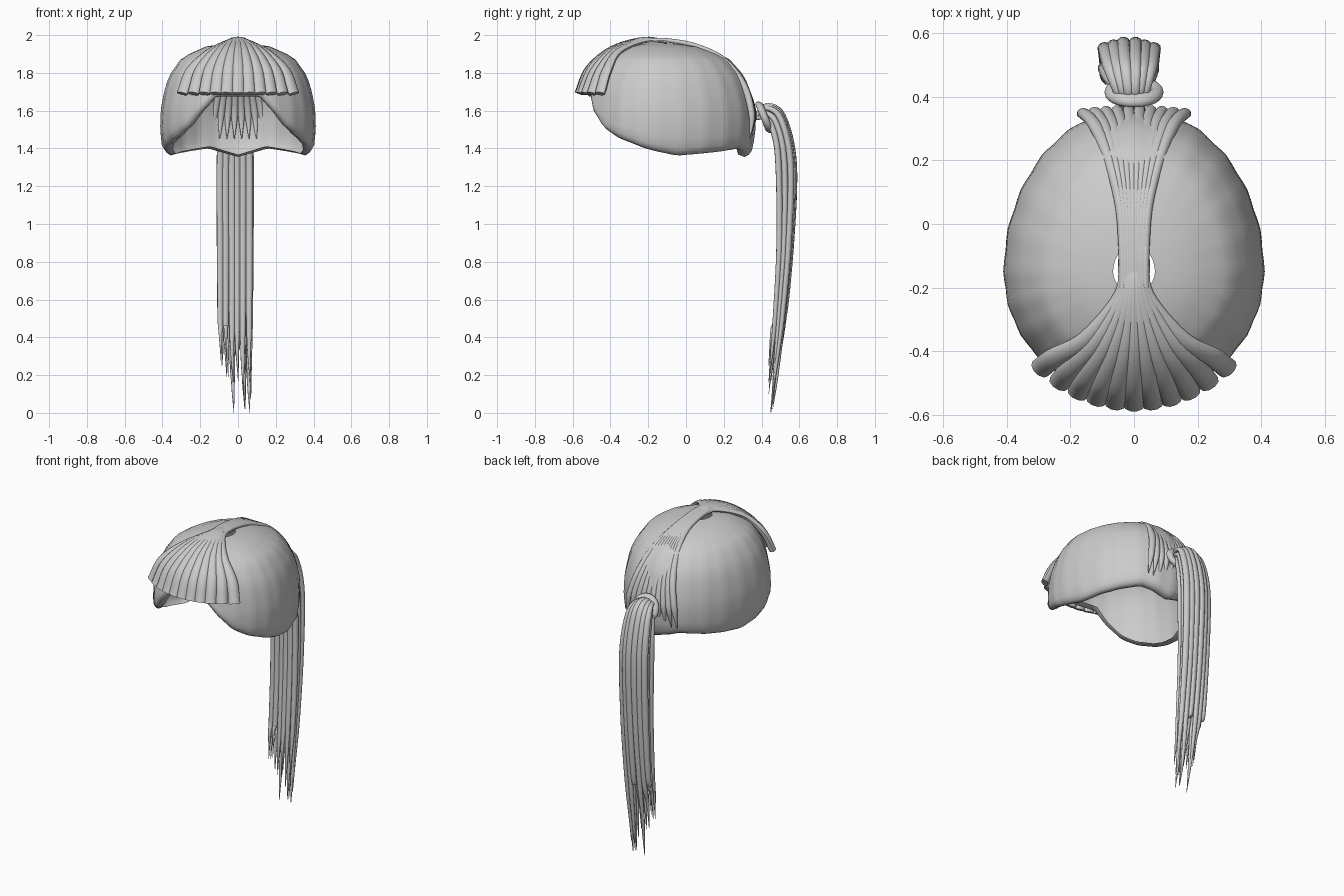
import bpy, bmesh, math, random
from mathutils import Vector

if "Cube" in bpy.data.objects:
    bpy.data.objects.remove(bpy.data.objects["Cube"])
random.seed(4)


def interp(table, v):
    for (a, p), (b, q) in zip(table, table[1:]):
        if v <= b:
            return p + (q - p) * max(0, (v - a) / (b - a))
    return table[-1][1]


def finish(bm, name, angle=50):
    bmesh.ops.recalc_face_normals(bm, faces=bm.faces)
    me = bpy.data.meshes.new(name)
    bm.to_mesh(me)
    bm.free()
    ob = bpy.data.objects.new(name, me)
    bpy.context.collection.objects.link(ob)
    bpy.ops.object.select_all(action='DESELECT')
    ob.select_set(True)
    bpy.context.view_layer.objects.active = ob
    bpy.ops.object.shade_smooth_by_angle(angle=math.radians(angle))
    return ob


def catmull(pts, n=6):
    P = [2 * pts[0] - pts[1]] + pts + [2 * pts[-1] - pts[-2]]
    out = []
    for i in range(1, len(P) - 2):
        a, b, c, d = P[i - 1:i + 3]
        for k in range(n):
            t = k / n
            out.append(0.5 * (2 * b + (c - a) * t + (2 * a - 5 * b + 4 * c - d) * t * t
                              + (3 * b - a - 3 * c + d) * t ** 3))
    return out + [pts[-1]]


def strand(bm, pts, widths, flat, centre, sides=10, n=6):
    """Sweep an ellipse, wide across the hair and thin outwards from centre."""
    path = catmull([Vector(p) for p in pts], n)
    tab = list(enumerate(widths))
    rings = []
    for i, p in enumerate(path):
        tan = (path[min(i + 1, len(path) - 1)] - path[max(i - 1, 0)]).normalized()
        out = p - Vector(centre)
        out = (out - tan * out.dot(tan)).normalized()
        side = tan.cross(out)
        w = interp(tab, i / n)
        rings.append([bm.verts.new(p + side * w * math.cos(a) + out * w * flat * math.sin(a))
                      for a in (2 * math.pi * k / sides for k in range(sides))])
    for r, s in zip(rings, rings[1:]):
        for k in range(sides):
            bm.faces.new((r[k], r[(k + 1) % sides], s[(k + 1) % sides], s[k]))
    bm.faces.new(rings[0])
    bm.faces.new(rings[-1])


# Scalp cap: dome profile (height -> radius fraction), rim height by angle from the front
PROFILE = [(1.36, .95), (1.42, .98), (1.5, 1.0), (1.6, .995), (1.7, .95), (1.76, .905),
           (1.80, .86), (1.87, .74), (1.90, .63), (1.94, .41), (1.955, .16)]
RIM = [(0, 1.675), (18, 1.675), (30, 1.59), (42, 1.51), (55, 1.46), (80, 1.40),
       (103, 1.362), (130, 1.38), (155, 1.40), (180, 1.355)]
bm = bmesh.new()
N = 96
heights = [1.955, 1.95, 1.94, 1.92, 1.90, 1.885, 1.87, 1.835, 1.80, 1.76]
rings = []
for j in range(20):
    ring = []
    for k in range(N):
        a = 2 * math.pi * k / N
        deg = math.degrees(a)
        rim = interp(RIM, min(deg, 360 - deg))
        if j < 10:
            z = heights[j]
            f = interp(PROFILE, z)
        elif j < 17:
            z = 1.76 + (rim + .035 - 1.76) * (j - 9) / 7
            f = interp(PROFILE, z)
        else:  # lip curling inwards
            z = rim + (.012, 0, .012)[j - 17]
            f = interp(PROFILE, z) - (.02, .06, .13)[j - 17]
        f *= 1 + .005 * math.cos(24 * a) * min(1, j / 6)
        ry = .40 if math.cos(a) > 0 else .515
        ring.append(bm.verts.new((.41 * f * math.sin(a), -.15 - ry * f * math.cos(a), z)))
    rings.append(ring)
for r, s in zip(rings, rings[1:]):
    for k in range(N):
        bm.faces.new((r[k], r[(k + 1) % N], s[(k + 1) % N], s[k]))
finish(bm, "scalp_cap", 70)

HEAD = (0, -.12, 1.5)

# Fringe: blunt strands fanning forward from the parting
bm = bmesh.new()
for i in range(11):
    u = (i - 5) / 5
    q = u * u
    x = .295 * u
    strand(bm, [(.035 * u, -.10, 1.965), (.045 * u, -.22, 1.98 - .012 * q),
                (.15 * u, -.39 + .03 * q, 1.928 - .018 * q),
                (.25 * u, -.515 + .095 * q, 1.82 - .01 * q),
                (x, -.15 - .42 * math.sqrt(1 - (x / .43) ** 2), 1.69)],
           [.014, .017, .026, .033, .034], .65, HEAD)
finish(bm, "fringe_strands")

# Strands swept back over the crown, pointed at the nape
bm = bmesh.new()
for i in range(10):
    u = (i - 4.5) / 4.5
    q = u * u
    strand(bm, [(.035 * u, -.20, 1.975), (.036 * u, -.08, 1.97), (.045 * u, .06, 1.94),
                (.078 * u, .2, 1.868), (.12 * u, .305, 1.735),
                (.16 * u, .358 - .01 * q, 1.58), (.175 * u, .338, 1.45)],
           [.013, .013, .015, .018, .021, .019, .002], .9, HEAD)
finish(bm, "swept_back_strands")

# Hair tie: ring of hair round the base of the ponytail
bm = bmesh.new()
R, r = .072, .021
loops = []
for i in range(32):
    a = 2 * math.pi * i / 32
    d = Vector((math.cos(a), -.35 * math.sin(a), math.sin(a) * .9))
    loops.append([bm.verts.new(Vector((0, .415, 1.565)) + d * (R + r * math.cos(b))
                               + Vector((0, r * math.sin(b), 0)))
                  for b in (2 * math.pi * k / 12 for k in range(12))])
for i in range(32):
    p, s = loops[i], loops[(i + 1) % 32]
    for k in range(12):
        bm.faces.new((p[k], p[(k + 1) % 12], s[(k + 1) % 12], s[k]))
finish(bm, "hair_tie")

# Ponytail: three layers of long tapering strands
bm = bmesh.new()
tips = [.25, .19, 0, .17, .02, .0]
for layer in range(3):
    d = layer / 2
    for i in range(6):
        x = -.09 + .03 * i + random.uniform(-.006, .006)
        e = d - .25 * abs(i - 2.5) / 2.5 * d
        tip = tips[i] + (0, .08, .16)[(layer + i) % 3] * (layer != 1)
        strand(bm, [(x * .3, .36, 1.56), (x * .55, .425, 1.56 + .07 * e),
                    (x * .85, .465 + .05 * e, 1.49 + .085 * e),
                    (x, .49 + .085 * e, 1.32), (x, .495 + .065 * e, .9),
                    (x, .472 + .05 * e, .5), (x, .455 + .03 * e, tip + .17),
                    (x + .005, .438 + .025 * e, tip)],
               [.014, .017, .021, .021, .020, .016, .010, .001], .8, (0, .3, 1.0))
finish(bm, "ponytail_strands")
